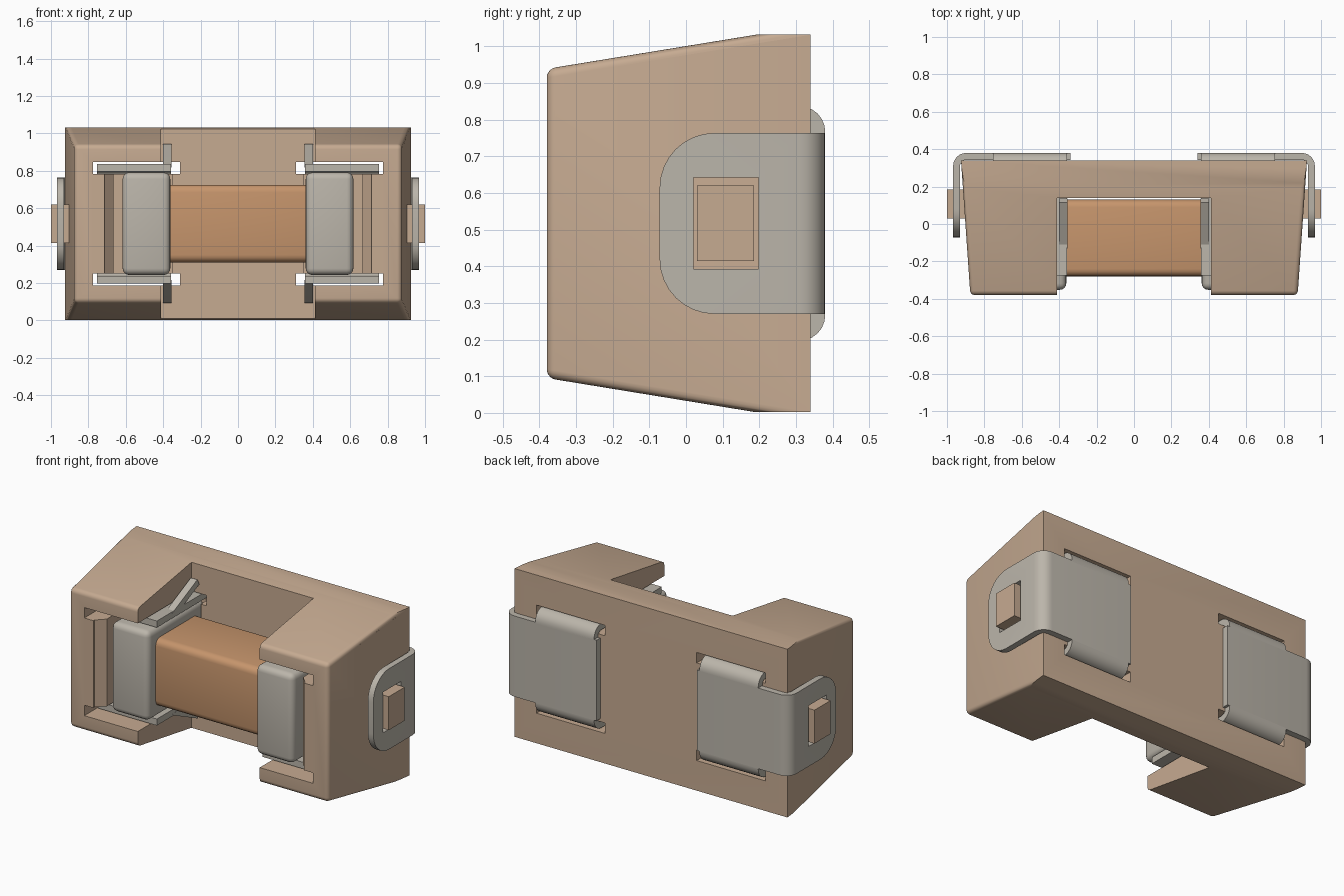
import bpy, bmesh, math
from mathutils import Vector

cube = bpy.data.objects.get("Cube")
if cube:
    bpy.data.objects.remove(cube, do_unlink=True)

ZC = 0.517          # middle height of the fuse


def material(name, rgb):
    m = bpy.data.materials.new(name)
    m.use_nodes = True
    m.diffuse_color = (*rgb, 1)
    bsdf = next(n for n in m.node_tree.nodes if n.type == 'BSDF_PRINCIPLED')
    bsdf.inputs["Base Color"].default_value = (*rgb, 1)
    return m


TAN = material("tan plastic", (0.565, 0.405, 0.285))
METAL = material("warm grey metal", (0.50, 0.465, 0.405))
ORANGE = material("orange ceramic", (0.565, 0.300, 0.150))


def prism(name, pts, axis, a, b, mat=None, shape=None):
    """Extrude a 2D outline along an axis; shape(bm) may edit the mesh."""
    place = {'x': lambda p, t: (t, p[0], p[1]),
             'y': lambda p, t: (p[0], t, p[1]),
             'z': lambda p, t: (p[0], p[1], t)}[axis]
    bm = bmesh.new()
    lo = [bm.verts.new(place(p, a)) for p in pts]
    hi = [bm.verts.new(place(p, b)) for p in pts]
    bm.faces.new(lo)
    bm.faces.new(hi[::-1])
    for i in range(len(pts)):
        j = (i + 1) % len(pts)
        bm.faces.new((lo[i], hi[i], hi[j], lo[j]))
    bmesh.ops.recalc_face_normals(bm, faces=bm.faces)
    if shape:
        shape(bm)
    me = bpy.data.meshes.new(name)
    bm.to_mesh(me)
    bm.free()
    ob = bpy.data.objects.new(name, me)
    bpy.context.collection.objects.link(ob)
    if mat:
        me.materials.append(mat)
    return ob


def box(name, x, y, z, mat=None, shape=None):
    return prism(name, [(x[0], y[0]), (x[1], y[0]), (x[1], y[1]), (x[0], y[1])],
                 'z', z[0], z[1], mat, shape)


def bevel(bm, test, width, segs):
    """Round the edges whose two end points pass the test."""
    es = [e for e in bm.edges if test(e.verts[0].co, e.verts[1].co)]
    bmesh.ops.bevel(bm, geom=es, offset=width, segments=segs, profile=0.5,
                    affect='EDGES', clamp_overlap=True)


def round_all(width):
    return lambda bm: bevel(bm, lambda p, q: True, width, 4)


def cut(ob, cutters):
    """Subtract the cutters, then remove them."""
    bpy.context.view_layer.objects.active = ob
    for c in cutters:
        m = ob.modifiers.new("cut", 'BOOLEAN')
        m.operation, m.solver, m.object = 'DIFFERENCE', 'EXACT', c
        bpy.ops.object.modifier_apply(modifier=m.name)
        bpy.data.objects.remove(c, do_unlink=True)


def mirror_x(ob):
    ob.modifiers.new("mirror", 'MIRROR').use_mirror_merge = False


def smooth(ob):
    bpy.ops.object.select_all(action='DESELECT')
    ob.select_set(True)
    bpy.context.view_layer.objects.active = ob
    bpy.ops.object.shade_smooth_by_angle(angle=math.radians(35))


def strip(start, corner, end, r, t):
    """Outline of a bent strip: outer path with a rounded corner, thickness t."""
    s, c, e = Vector(start), Vector(corner), Vector(end)
    u, v = (s - c).normalized(), (e - c).normalized()
    mid = c + (u + v) * r
    arc = lambda rad: [mid - v * rad * math.cos(k * math.pi / 12)
                       - u * rad * math.sin(k * math.pi / 12) for k in range(7)]
    return [s] + arc(r) + [e, e + u * t] + arc(r - t)[::-1] + [s + v * t]


# Housing: tapered block with rounded front and rear corners
def shape_body(bm):
    for v in bm.verts:
        v.co.x *= 0.925 - 0.05 * (0.34 - v.co.y) / 0.72
    front = lambda p: p.y < -0.37
    bevel(bm, lambda p, q: (front(p) and q.y < 0.25) or (front(q) and p.y < 0.25), 0.055, 5)
    bevel(bm, lambda p, q: min(p.y, q.y) > 0.33 and abs(p.z - q.z) > 0.9, 0.035, 4)


body = prism("housing", [(-0.38, 0.095), (0.19, 0.002), (0.34, 0.002), (0.34, 1.032),
                         (0.19, 1.032), (-0.38, 0.939)], 'x', -1, 1, TAN, shape_body)

# Centre recess, end pockets and the through slots for the clip arms
cutters = [box("recess_cutter", (-0.413, 0.413), (-1, 0.14), (-1, 2))]
for s in (-1, 1):
    pocket = [(0.35, -0.5), (0.714, -0.5), (0.714, -0.37), (0.665, -0.32),
              (0.665, 0.21), (0.35, 0.21)]
    cutters.append(prism("pocket_cutter", [(s * x, y) for x, y in pocket], 'z', 0.24, 0.794))
    for d in (-1, 1):
        cutters.append(box("slot_cutter", sorted((s * 0.31, s * 0.775)), (-0.6, 0.6),
                           sorted((ZC + d * 0.267, ZC + d * 0.331))))
cut(body, cutters)
smooth(body)

# Side pegs that hold the clips
peg = box("side_peg", (0.89, 1.0), (0.03, 0.185), (0.415, 0.62), TAN)
mirror_x(peg)

# Clip plates wrapping from the back round to the sides
plate = prism("clip_plate", strip((0.34, 0.38), (0.967, 0.38), (0.967, -0.072), 0.07, 0.037),
              'z', 0.27, 0.764, METAL,
              lambda bm: bevel(bm, lambda p, q: max(p.y, q.y) < -0.07
                               and abs(p.x - q.x) > 0.02, 0.15, 8))
cut(plate, [box("peg_hole_cutter", (0.85, 1.1), (0.02, 0.198), (0.393, 0.642))])
smooth(plate)
mirror_x(plate)

# Clip arms through the slots, with flared guide tabs
for name, d in (("upper", 1), ("lower", -1)):
    z = lambda h: ZC + d * h
    arm = prism(name + "_clip_arm",
                strip((0.38, z(0.24)), (0.38, z(0.32)), (-0.275, z(0.32)), 0.07, 0.04),
                'x', 0.357, 0.755, METAL)
    tab = prism(name + "_guide_tab",
                [(-0.13, z(0.31)), (-0.10, z(0.325)), (0.115, z(0.425)),
                 (0.135, z(0.39)), (-0.06, z(0.30))], 'x', 0.356, 0.40, METAL)
    for ob in (arm, tab):
        smooth(ob)
        mirror_x(ob)

# Fuse: ceramic block with rounded metal end caps
fuse = box("fuse_body", (-0.45, 0.45), (-0.28, 0.13), (0.31, 0.725), ORANGE, round_all(0.04))
cap = box("fuse_cap", (0.362, 0.617), (-0.352, 0.20), (0.243, 0.791), METAL, round_all(0.035))
mirror_x(cap)
smooth(fuse)
smooth(cap)
